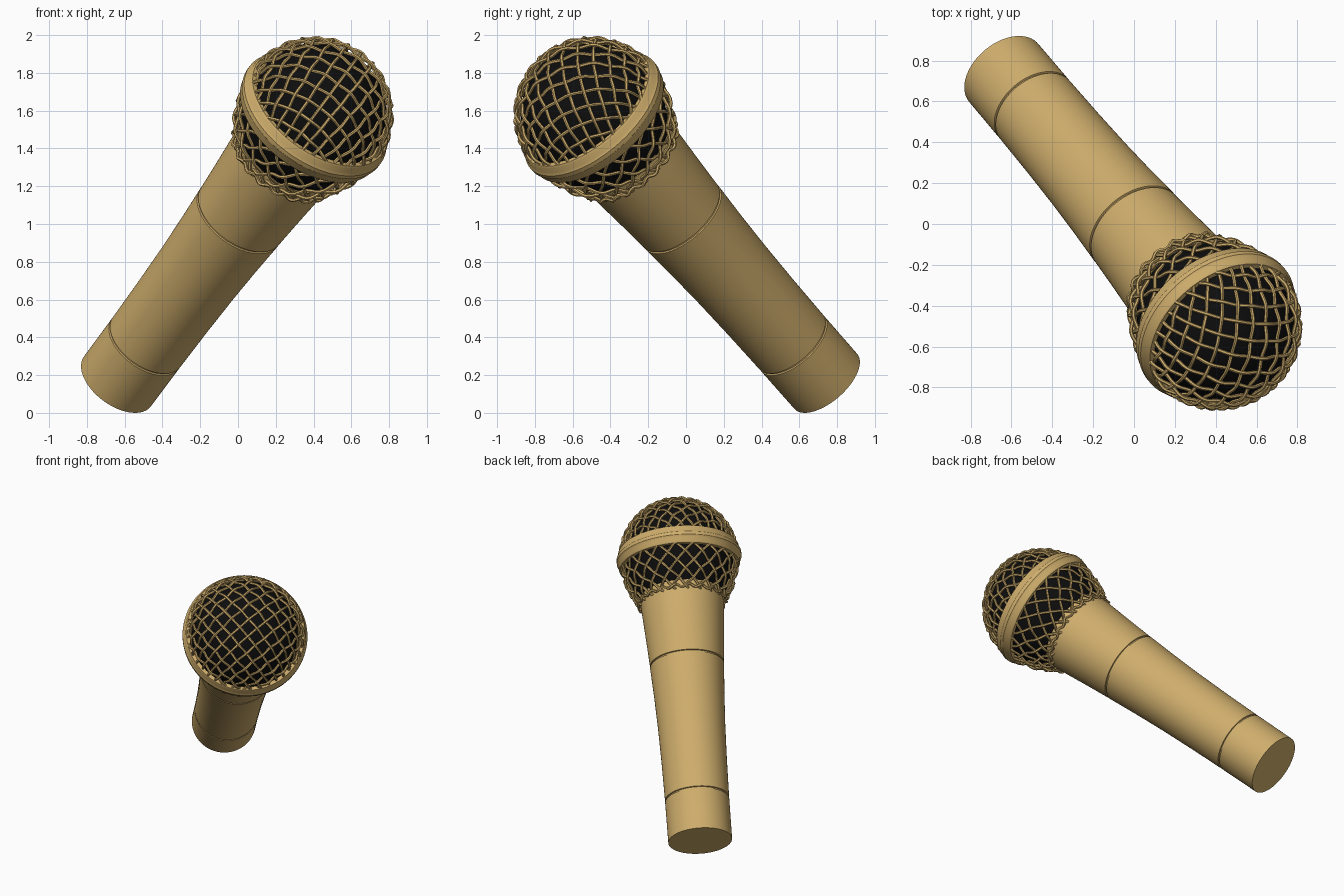
import bpy, bmesh, math
from mathutils import Vector, Matrix

if "Cube" in bpy.data.objects:
    bpy.data.objects.remove(bpy.data.objects["Cube"])

# Microphone axis: from the centre of the flat end to the centre of the ball
BASE = Vector((-0.638, 0.74, 0.167))
BALL = Vector((0.41, -0.50, 1.58))
LENGTH = (BALL - BASE).length
n = (BALL - BASE).normalized()
u = Vector((0.8, 0, -0.6))
u = (u - n * u.dot(n)).normalized()
v = n.cross(u)
FRAME = Matrix((u, v, n)).transposed().to_4x4()
FRAME.translation = BASE


def material(name, rgb):
    m = bpy.data.materials.new(name)
    m.diffuse_color = (*rgb, 1)
    m.use_nodes = True
    m.node_tree.nodes["Principled BSDF"].inputs["Base Color"].default_value = m.diffuse_color
    return m


gold = material("gold metal", (0.62, 0.42, 0.15))
black = material("black foam", (0.004, 0.004, 0.004))


def lathe(name, profile, mat, sides=96, closed=False):
    """Spin (radius, height) points around the microphone axis."""
    bm = bmesh.new()
    pts = [bm.verts.new((r, 0, z)) for r, z in profile]
    edges = [bm.edges.new(p) for p in zip(pts, pts[1:])]
    if closed:
        edges.append(bm.edges.new((pts[-1], pts[0])))
    bmesh.ops.spin(bm, geom=pts + edges, cent=(0, 0, 0), axis=(0, 0, 1),
                   angle=math.tau, steps=sides, use_merge=True)
    bmesh.ops.remove_doubles(bm, verts=bm.verts, dist=1e-5)
    bmesh.ops.recalc_face_normals(bm, faces=bm.faces)
    me = bpy.data.meshes.new(name)
    bm.to_mesh(me)
    bm.free()
    me.materials.append(mat)
    ob = bpy.data.objects.new(name, me)
    bpy.context.collection.objects.link(ob)
    me.transform(FRAME)
    smooth(ob)


def smooth(ob):
    bpy.ops.object.select_all(action='DESELECT')
    ob.select_set(True)
    bpy.context.view_layer.objects.active = ob
    bpy.ops.object.shade_smooth_by_angle(angle=math.radians(35))


def wires(name, paths, radius, cyclic=False):
    """Round wires along lists of points, turned into one mesh."""
    cu = bpy.data.curves.new(name, 'CURVE')
    cu.dimensions = '3D'
    cu.bevel_depth = radius
    cu.bevel_resolution = 1
    cu.use_fill_caps = True
    for path in paths:
        sp = cu.splines.new('POLY')
        sp.points.add(len(path) - 1)
        for p, co in zip(sp.points, path):
            p.co = (*(FRAME @ Vector(co)), 1)
        sp.use_cyclic_u = cyclic
    cu.materials.append(gold)
    ob = bpy.data.objects.new(name, cu)
    bpy.context.collection.objects.link(ob)
    bpy.ops.object.select_all(action='DESELECT')
    ob.select_set(True)
    bpy.context.view_layer.objects.active = ob
    bpy.ops.object.convert(target='MESH')
    smooth(bpy.context.object)


# Handle: slightly flared, with two fine grooves
def groove(r, z):
    return [(r, z - 0.007), (r - 0.008, z - 0.004), (r - 0.008, z + 0.004), (r, z + 0.007)]


lathe("handle", [(0, 0), (0.221, 0)] + groove(0.222, 0.31)
      + [(0.226, 0.6), (0.233, 0.87), (0.243, 1.1)] + groove(0.256, 1.33)
      + [(0.268, 1.52), (0.285, 1.75), (0.29, 1.85), (0, 1.85)], gold)

# Dark foam ball: round on top, stretched towards the handle
R, LOW = 0.40, 0.50
foam = []
for i in range(33):
    a = -math.pi / 2 + math.pi * i / 32
    h = 0.375 if a > 0 else 0.46
    foam.append((max(0, 0.375 * math.cos(a)), LENGTH + h * math.sin(a)))
lathe("foam_ball", foam, black, 64)

# Band around the ball, with a raised ridge
M = LENGTH - 0.012
lathe("band", [(0.385, M - 0.065), (0.412, M - 0.065), (0.42, M - 0.055), (0.422, M - 0.025),
               (0.432, M - 0.012), (0.432, M + 0.012), (0.422, M + 0.025),
               (0.418, M + 0.055), (0.41, M + 0.065), (0.385, M + 0.065)], gold, closed=True)

# Upper grille: woven square grid wrapped over the dome
STEP, WEAVE, SUB = 0.085, 0.008, 5
reach = R * math.pi / 2
dome = []
for flip in (False, True):
    for k in range(-7, 8):
        path = []
        half = math.sqrt(reach ** 2 - (k * STEP) ** 2)
        count = max(4, int(2 * half / STEP * SUB))
        for i in range(count + 1):
            s = -half + 2 * half * i / count
            a, b = (s, k * STEP) if flip else (k * STEP, s)
            d = math.hypot(a, b)
            wave = WEAVE * math.cos(math.pi * (s / STEP + k)) * (-1 if flip else 1)
            rad = R + wave
            f = rad * math.sin(d / R) / d if d > 1e-6 else 0
            path.append((a * f, b * f, LENGTH + rad * math.cos(d / R)))
        dome.append(path)
wires("upper_grille", dome, 0.0095)

# Lower grille: crossing spirals from the band to the neck
COUNT, TWIST, N = 20, 1.0, 36
END = math.asin(0.72)
lower = []
for way in (1, -1):
    for i in range(COUNT):
        path = []
        for j in range(N + 1):
            t = j / N
            wave = 1 + way * 0.022 * math.cos(math.tau * TWIST * t * COUNT / math.tau)
            az = math.tau * i / COUNT + way * TWIST * t
            rad = R * math.cos(END * t) * wave
            path.append((rad * math.cos(az), rad * math.sin(az),
                         LENGTH - LOW * math.sin(END * t) * wave))
        lower.append(path)
wires("lower_grille", lower, 0.0095)

# Wavy wire closing the grille at the neck
rim = []
for i in range(240):
    az = math.tau * i / 240
    rim.append(((0.302 + 0.006 * math.cos(20 * az)) * math.cos(az),
                (0.302 + 0.006 * math.cos(20 * az)) * math.sin(az),
                LENGTH - 0.35 + 0.01 * math.sin(20 * az)))
wires("grille_rim", [rim], 0.0095, cyclic=True)
